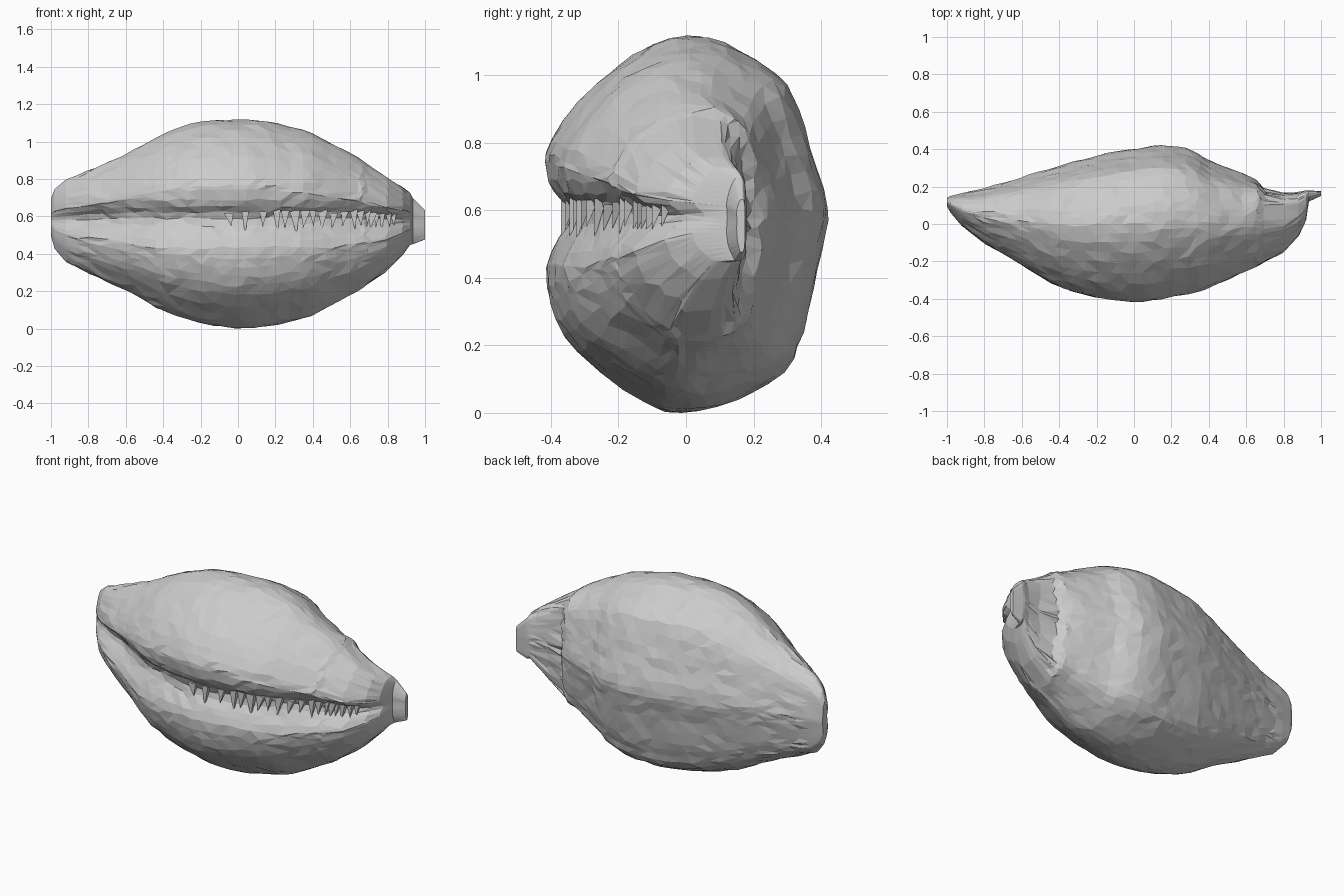
import bpy, bmesh, random
from mathutils import Vector

if "Cube" in bpy.data.objects:
    bpy.data.objects.remove(bpy.data.objects["Cube"])

random.seed(4)
ZC = 0.58

# Outline stations along the shell: x, top z, bottom z, front y, back y
STATIONS = [
    (-1.0, .70, .50, .095, .14), (-.98, .75, .43, .06, .15), (-.92, .80, .36, -.01, .165),
    (-.8, .848, .30, -.10, .19), (-.6, .935, .21, -.22, .25), (-.4, 1.042, .10, -.335, .31),
    (-.2, 1.11, .035, -.39, .365), (0, 1.12, .005, -.415, .40), (.15, 1.115, .015, -.40, .42),
    (.3, 1.08, .045, -.37, .40), (.4, 1.045, .078, -.34, .335), (.6, .945, .185, -.25, .265),
    (.67, .90, .22, -.22, .225), (.70, .87, .25, -.20, .175), (.8, .81, .315, -.15, .165),
    (.88, .76, .40, -.06, .17), (.92, .73, .45, .02, .18), (.935, .70, .455, .12, .18),
    (1.0, .635, .48, .15, .175)]

# Cross-section from the upper lip over the back to the lower lip (unit y, unit z)
SECTION = [(-1, .3), (-.975, .41), (-.79, .62), (-.52, .81), (-.24, .945), (0, 1), (.24, .97),
           (.48, .87), (.70, .75), (.83, .5), (.91, .3), (1, .07), (.985, -.06), (.93, -.23),
           (.86, -.49), (.79, -.66), (.71, -.79), (.52, -.88), (.24, -.97), (0, -1),
           (-.19, -.985), (-.39, -.9), (-.76, -.7), (-.92, -.53), (-.99, -.37)]

# Rolled-in slot between the lips (depth, height offset)
SLOT = [(-.002, -.15), (.012, -.105), (.035, -.065), (.06, -.03), (.072, .01),
        (.062, .04), (.03, .07), (.008, .105)]


def spline(p0, p1, p2, p3, t):
    return [.5 * (2 * b + (c - a) * t + (2 * a - 5 * b + 4 * c - d) * t * t
                  + (3 * b - a - 3 * c + d) * t ** 3) for a, b, c, d in zip(p0, p1, p2, p3)]


def outline(x):
    for i in range(len(STATIONS) - 1):
        a, b = STATIONS[i], STATIONS[i + 1]
        if x <= b[0]:
            t = (x - a[0]) / (b[0] - a[0])
            if 3 < i < 10:
                return spline(STATIONS[i - 1][1:], a[1:], b[1:], STATIONS[i + 2][1:], t)
            return [p + (q - p) * t for p, q in zip(a[1:], b[1:])]
    return STATIONS[-1][1:]


def ring(x):
    top, bottom, front, back = outline(x)
    mid, half = (front + back) / 2, (back - front) / 2
    flat = min(1, max(0, (x - .6) / .1))      # back turns into a flat plate at the right end
    pts, last = [], len(SECTION) - 1
    for i in range(last):
        q = [SECTION[min(max(i + k, 0), last)] for k in (-1, 0, 1, 2)]
        pts += [SECTION[i], spline(*q, .5)]
    pts.append(SECTION[last])
    loop = []
    for u, v in pts:
        if u > 0:
            u += (u ** .35 - u) * flat
        loop.append(Vector((x, mid + u * half,
                            ZC + v * ((top - ZC) if v > 0 else (ZC - bottom)))))
    k_up, k_low = min(1, (top - ZC) / .36), min(1, (ZC - bottom) / .45)
    depth = min(1, half / .16) if x < .93 else half
    return loop + [Vector((x, front + d * depth, ZC + dz * (k_up if dz > 0 else k_low)))
                   for d, dz in SLOT]


# Shell body lofted through the outlines, faceted by sliding points along the surface
xs = sorted({s[0] for s in STATIONS[:4] + STATIONS[12:]}
            | {round(-.86 + .06 * i, 2) for i in range(26)})
bm = bmesh.new()
rings = []
for x in xs:
    base = ring(x)
    n = len(base)
    loop = []
    for i, p in enumerate(base):
        q = p
        if abs(x) < .92:
            q = ring(x + random.uniform(-.018, .018))[i] if abs(x) < .86 else p
            q = q.lerp(base[(i + 1) % n], random.uniform(0, .3))
            q = q + Vector([random.uniform(-.004, .004) for _ in range(3)])
        loop.append(bm.verts.new(q))
    rings.append(loop)
for a, b in zip(rings, rings[1:]):
    for i in range(n):
        j = (i + 1) % n
        bm.faces.new((a[i], b[i], b[j], a[j]))
bm.faces.new(rings[0])
bm.faces.new(rings[-1][::-1])
bmesh.ops.triangulate(bm, faces=bm.faces[:])
bmesh.ops.recalc_face_normals(bm, faces=bm.faces[:])
low = min(v.co.z for v in bm.verts)
for v in bm.verts:
    v.co.z -= low
mesh = bpy.data.meshes.new("shell_body")
bm.to_mesh(mesh)
bm.free()
bpy.context.collection.objects.link(bpy.data.objects.new("shell_body", mesh))

# Pointed teeth hanging from the upper lip, denser toward the right end
bm = bmesh.new()
x = -.05
while x < .84:
    front = outline(x)[2]
    w = random.uniform(.014, .028)
    z0, z1 = random.uniform(.61, .64), random.uniform(.50, .55)
    base = [bm.verts.new((x + dx, front + dy, z0))
            for dx, dy in ((-w, .045), (w, .045), (w, .08), (-w, .08))]
    tip = bm.verts.new((x + random.uniform(-.015, .015), front + .045, z1))
    bm.faces.new(base)
    for i in range(4):
        bm.faces.new((base[i], tip, base[(i + 1) % 4]))
    if x < .15:
        x += random.uniform(.07, .1)
    else:
        x += random.uniform(.03, .06) if x < .68 else random.uniform(.02, .035)
bmesh.ops.recalc_face_normals(bm, faces=bm.faces[:])
mesh = bpy.data.meshes.new("slot_teeth")
bm.to_mesh(mesh)
bm.free()
bpy.context.collection.objects.link(bpy.data.objects.new("slot_teeth", mesh))
